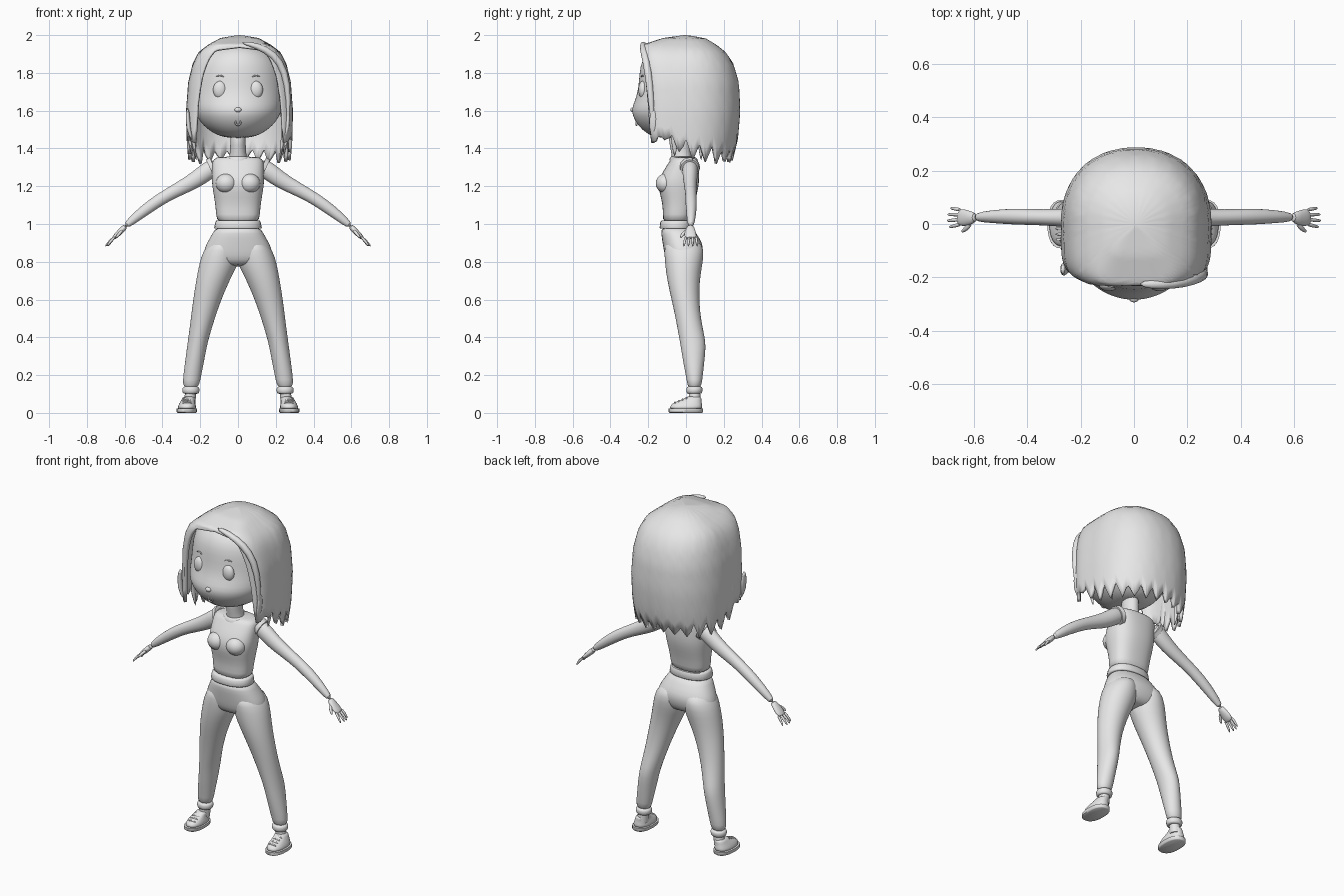
import bpy, bmesh, math, random
from mathutils import Vector

random.seed(4)
old = bpy.data.objects.get("Cube")
if old:
    bpy.data.objects.remove(old, do_unlink=True)

grey = bpy.data.materials.new("light_grey")
grey.use_nodes = True
grey.diffuse_color = (0.8, 0.8, 0.8, 1)
grey.node_tree.nodes["Principled BSDF"].inputs["Base Color"].default_value = (0.8, 0.8, 0.8, 1)


def finish(name, bm, mirror=False, smooth=1, thick=0, closed=True):
    """Turn a bmesh into a shaded object with its modifiers."""
    if closed:
        bmesh.ops.recalc_face_normals(bm, faces=bm.faces)
    mesh = bpy.data.meshes.new(name)
    bm.to_mesh(mesh)
    bm.free()
    mesh.materials.append(grey)
    ob = bpy.data.objects.new(name, mesh)
    bpy.context.collection.objects.link(ob)
    bpy.ops.object.select_all(action='DESELECT')
    ob.select_set(True)
    bpy.context.view_layer.objects.active = ob
    bpy.ops.object.shade_smooth_by_angle(angle=math.radians(60))
    if mirror:
        ob.modifiers.new("mirror", 'MIRROR').use_clip = False
    if thick:
        shell = ob.modifiers.new("shell", 'SOLIDIFY')
        shell.thickness, shell.offset = thick, -1
    if smooth:
        sub = ob.modifiers.new("smooth", 'SUBSURF')
        sub.levels = sub.render_levels = smooth
    return ob


def skin(name, rings, **kw):
    """Bridge equal rings of points and cap both ends."""
    bm = bmesh.new()
    loops = [[bm.verts.new(p) for p in ring] for ring in rings]
    n = len(loops[0])
    for a, b in zip(loops, loops[1:]):
        for i in range(n):
            j = (i + 1) % n
            bm.faces.new((a[i], a[j], b[j], b[i]))
    bm.faces.new(loops[0][::-1])
    bm.faces.new(loops[-1])
    return finish(name, bm, **kw)


def power(v, p):
    return math.copysign(abs(v) ** (2 / p), v)


def loft(name, rows, sides=24, p=2, **kw):
    """Stack horizontal rings: z, then x limits, then y limits."""
    rings = []
    for z, x0, x1, y0, y1 in rows:
        ring = []
        for i in range(sides):
            a = math.tau * i / sides
            ring.append(((x0 + x1 + (x1 - x0) * power(math.cos(a), p)) / 2,
                         (y0 + y1 + (y1 - y0) * power(math.sin(a), p)) / 2, z))
        rings.append(ring)
    return skin(name, rings, **kw)


def centred(rows):
    return [(z, -w, w, y0, y1) for z, w, y0, y1 in rows]


def tube(name, path, sides=12, **kw):
    """Sweep an ellipse along points: x, y, z, y radius, other radius."""
    pts = [Vector(p[:3]) for p in path]
    rings = []
    for i, p in enumerate(path):
        t = (pts[min(i + 1, len(pts) - 1)] - pts[max(i - 1, 0)]).normalized()
        u = Vector((0, 1, 0))
        u = (u - t * u.dot(t)).normalized()
        v = t.cross(u)
        rings.append([pts[i] + u * p[3] * math.cos(math.tau * k / sides)
                      + v * p[4] * math.sin(math.tau * k / sides) for k in range(sides)])
    return skin(name, rings, **kw)


def ball(name, centre, size, **kw):
    bm = bmesh.new()
    bmesh.ops.create_uvsphere(bm, u_segments=20, v_segments=12, radius=1)
    for v in bm.verts:
        v.co = Vector(c + s * k for c, s, k in zip(centre, size, v.co))
    return finish(name, bm, smooth=0, **kw)


def lerp(table, x):
    """Interpolate rows keyed by rising first value."""
    for a, b in zip(table, table[1:]):
        if x <= b[0]:
            f = max(0, (x - a[0]) / (b[0] - a[0]))
            return [m + (n - m) * f for m, n in zip(a[1:], b[1:])]
    return list(table[-1][1:])


# Head and face
loft("head", centred([
    (1.455, .06, -.15, .02), (1.475, .125, -.205, .06), (1.52, .185, -.255, .11),
    (1.57, .22, -.283, .15), (1.61, .235, -.29, .17), (1.66, .242, -.268, .19),
    (1.72, .244, -.252, .2), (1.8, .238, -.248, .2), (1.87, .213, -.235, .17),
    (1.93, .15, -.19, .12), (1.96, .05, -.1, .05)]), sides=32)
ball("eyes", (.095, -.228, 1.71), (.037, .024, .047), mirror=True)
tube("eyebrows", [(.072, -.236, 1.778, .004, .003), (.095, -.232, 1.79, .006, .005),
                  (.118, -.222, 1.78, .004, .003)], sides=6, mirror=True)
ball("nose", (0, -.282, 1.605), (.018, .012, .013))
bm = bmesh.new()
lip = [[Vector(((.013 + .005 * math.cos(b)) * math.cos(a), -.262 + .006 * math.sin(b),
                1.537 + (.013 + .005 * math.cos(b)) * math.sin(a)))
        for b in [math.tau * k / 6 for k in range(6)]]
       for a in [math.tau * k / 16 for k in range(17)]]
skin("mouth", lip, smooth=0)

# Hair: a dome whose columns end on an arched fringe and a jagged hem
outline = [(1.3, .27, .2, .24), (1.45, .28, .21, .275), (1.6, .283, .215, .288),
           (1.75, .272, .225, .28), (1.85, .248, .235, .25), (1.91, .217, .237, .21),
           (1.95, .165, .23, .16), (1.985, .1, .12, .1), (2, .01, .01, .01)]
hem = [(0, 1.935), (29, 1.92), (36, 1.87), (42, 1.79), (47, 1.67), (51, 1.46),
       (58, 1.42), (66, 1.47), (80, 1.41), (100, 1.37), (140, 1.35), (180, 1.36)]
cols, levels = 144, 16
bm = bmesh.new()
apex = bm.verts.new((.008, 0, 2))
grid = []
depth = 0
for i in range(cols):
    deg = 360 * i / cols
    a = math.radians(deg)
    s, c = math.sin(a), math.cos(a)
    side = min(deg, 360 - deg)
    end = lerp(hem, side)[0]
    if i % 6 == 0:
        depth = random.uniform(.04, .1)
    if side > 52:
        end += depth * (abs(i % 6 - 3) / 3 - .4)
    column = []
    for k in range(1, levels + 1):
        z = 2 - (2 - end) * (k / levels) ** 1.7
        w, front, back = lerp(outline, z)
        d, n = (front, 5) if c > 0 else (back, 2.2)
        r = (abs(s / w) ** n + abs(c / d) ** n) ** (-1 / n)
        column.append(bm.verts.new((r * s + .008, -r * c, z)))
    grid.append(column)
for i in range(cols):
    a, b = grid[i], grid[(i + 1) % cols]
    bm.faces.new((apex, a[0], b[0]))
    for k in range(levels - 1):
        bm.faces.new((a[k], a[k + 1], b[k + 1], b[k]))
finish("hair", bm, smooth=0, thick=.018, closed=False)

# Swept fringe and loose side locks
tube("swept_fringe", [(.02, -.225, 1.96, .012, .008), (.1, -.228, 1.945, .02, .018),
                      (.19, -.22, 1.9, .02, .022), (.25, -.2, 1.81, .02, .02),
                      (.27, -.185, 1.66, .018, .014), (.262, -.175, 1.5, .006, .005)])
for name, x, y, low in (("front_locks", .255, -.17, 1.44), ("middle_locks", .255, -.06, 1.35),
                        ("rear_locks", .235, .08, 1.33)):
    tube(name, [(x + .012, y, 1.62, .02, .01), (x + .01, y, 1.5, .03, .014),
                (x - .015, y, low, .004, .004)], mirror=True)

# Neck and sleeveless top
loft("neck", centred([(1.32, .06, -.075, .04), (1.36, .044, -.075, .025),
                      (1.41, .04, -.085, .02), (1.49, .045, -.1, .03)]))
loft("top", centred([
    (1.0, .113, -.125, .03), (1.05, .116, -.122, .032), (1.11, .122, -.125, .045),
    (1.17, .132, -.142, .062), (1.22, .14, -.148, .07), (1.27, .138, -.128, .07),
    (1.32, .138, -.095, .068), (1.345, .132, -.08, .062), (1.358, .1, -.065, .05)]), p=2.5)
ball("bust", (.062, -.108, 1.215), (.056, .052, .052), mirror=True)
loft("neckline", centred([(1.335, .068, -.088, .05), (1.352, .07, -.085, .05),
                          (1.358, .058, -.075, .04)]), smooth=0)
tube("armholes", [(.125, .02, 1.3, .055, .058), (.146, .02, 1.29, .05, .056)], mirror=True, smooth=0)

# Arms and hands
tube("arms", [(.11, .022, 1.31, .04, .042), (.15, .022, 1.29, .043, .05),
              (.22, .022, 1.235, .038, .045), (.3, .024, 1.192, .032, .038),
              (.38, .026, 1.15, .03, .033), (.45, .028, 1.105, .031, .033),
              (.53, .028, 1.045, .025, .027), (.6, .025, .985, .017, .018)],
     sides=16, mirror=True)
tube("palms", [(.592, .025, .992, .017, .016), (.62, .022, .963, .03, .016),
               (.645, .024, .938, .034, .014), (.662, .026, .922, .028, .01)], mirror=True)
for k, name in enumerate(("index", "middle", "ring", "little")):
    base, tip = -.001 + .018 * k, -.012 + .024 * k
    reach = (.695, .704, .702, .69)[k]
    tube(name + "_fingers", [(.65, base, .933, .008, .008),
                             ((.65 + reach) / 2, (base + tip) / 2, .912, .0075, .0075),
                             (reach, tip, .88, .005, .005)], sides=8, mirror=True)
tube("thumbs", [(.612, .005, .967, .012, .01), (.632, -.02, .945, .01, .009),
                (.648, -.03, .925, .005, .005)], sides=8, mirror=True)

# Trousers
loft("waistband", centred([(.975, .123, -.137, .034), (.98, .126, -.14, .037),
                           (1.01, .12, -.136, .036), (1.018, .115, -.13, .032)]), p=2.3, smooth=0)
loft("hips", centred([
    (.99, .117, -.132, .03), (.95, .135, -.132, .055), (.9, .166, -.125, .088),
    (.86, .182, -.118, .092), (.81, .186, -.108, .08), (.775, .11, -.08, .05)]), p=2.3)
loft("trouser_legs", [
    (.92, .02, .14, -.11, .075), (.86, .0, .185, -.116, .098), (.79, .0, .206, -.112, .088),
    (.7, .045, .222, -.1, .072), (.6, .088, .238, -.077, .07), (.5, .123, .25, -.055, .078),
    (.4, .153, .263, -.037, .1), (.35, .165, .27, -.028, .106), (.25, .184, .283, -.012, .095),
    (.17, .2, .293, .005, .086), (.13, .21, .29, .008, .08)], mirror=True)
loft("cuffs", [(.1, .213, .285, .01, .078), (.105, .205, .294, .002, .086),
               (.13, .202, .297, .0, .09), (.142, .212, .287, .008, .082)], mirror=True)
loft("ankles", [(.05, .225, .288, .015, .078), (.11, .222, .28, .015, .075)], mirror=True, smooth=0)

# Shoes
loft("soles", [(0, .224, .318, -.085, .085), (.004, .218, .325, -.092, .09),
               (.022, .217, .325, -.092, .09)], p=2.4, mirror=True, smooth=0)
loft("shoes", [(.015, .22, .321, -.088, .087), (.035, .222, .318, -.086, .086),
               (.05, .226, .311, -.072, .084), (.062, .23, .304, -.045, .082),
               (.075, .23, .296, -.01, .082), (.088, .228, .29, .0, .08)],
     p=2.3, mirror=True)
for k in range(4):
    y, z = -.058 + .02 * k, .055 + .008 * k
    tube("laces", [(.24, y, z - .006, .005, .004), (.268, y, z + .003, .006, .006),
                   (.296, y, z - .006, .005, .004)], sides=8, mirror=True)
